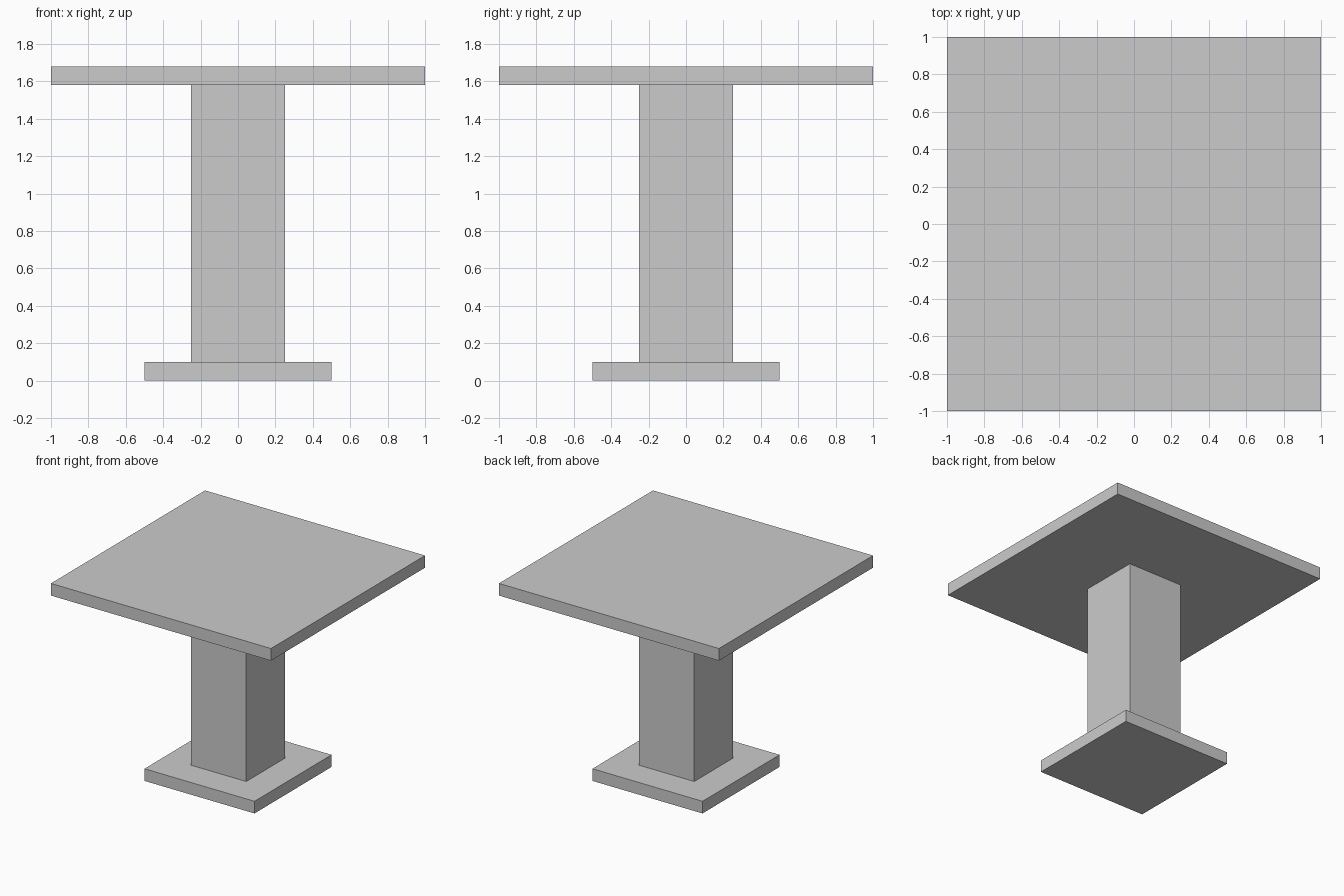
import bpy

if "Cube" in bpy.data.objects:
    bpy.data.objects.remove(bpy.data.objects["Cube"])


def box(name, width, z0, z1):
    """Square box centred on the z axis, spanning z0 to z1."""
    bpy.ops.mesh.primitive_cube_add(size=1, location=(0, 0, (z0 + z1) / 2))
    obj = bpy.context.object
    obj.name = name
    obj.scale = (width, width, z1 - z0)
    bpy.ops.object.transform_apply(location=False, rotation=False, scale=True)
    return obj


BASE_TOP = 0.10
COLUMN_TOP = 1.58
TABLE_HEIGHT = 1.68

# Foot plate, central pedestal and square top
box("base_plate", 1.0, 0.0, BASE_TOP)
box("pedestal_column", 0.5, BASE_TOP, COLUMN_TOP)
box("table_top", 2.0, COLUMN_TOP, TABLE_HEIGHT)
